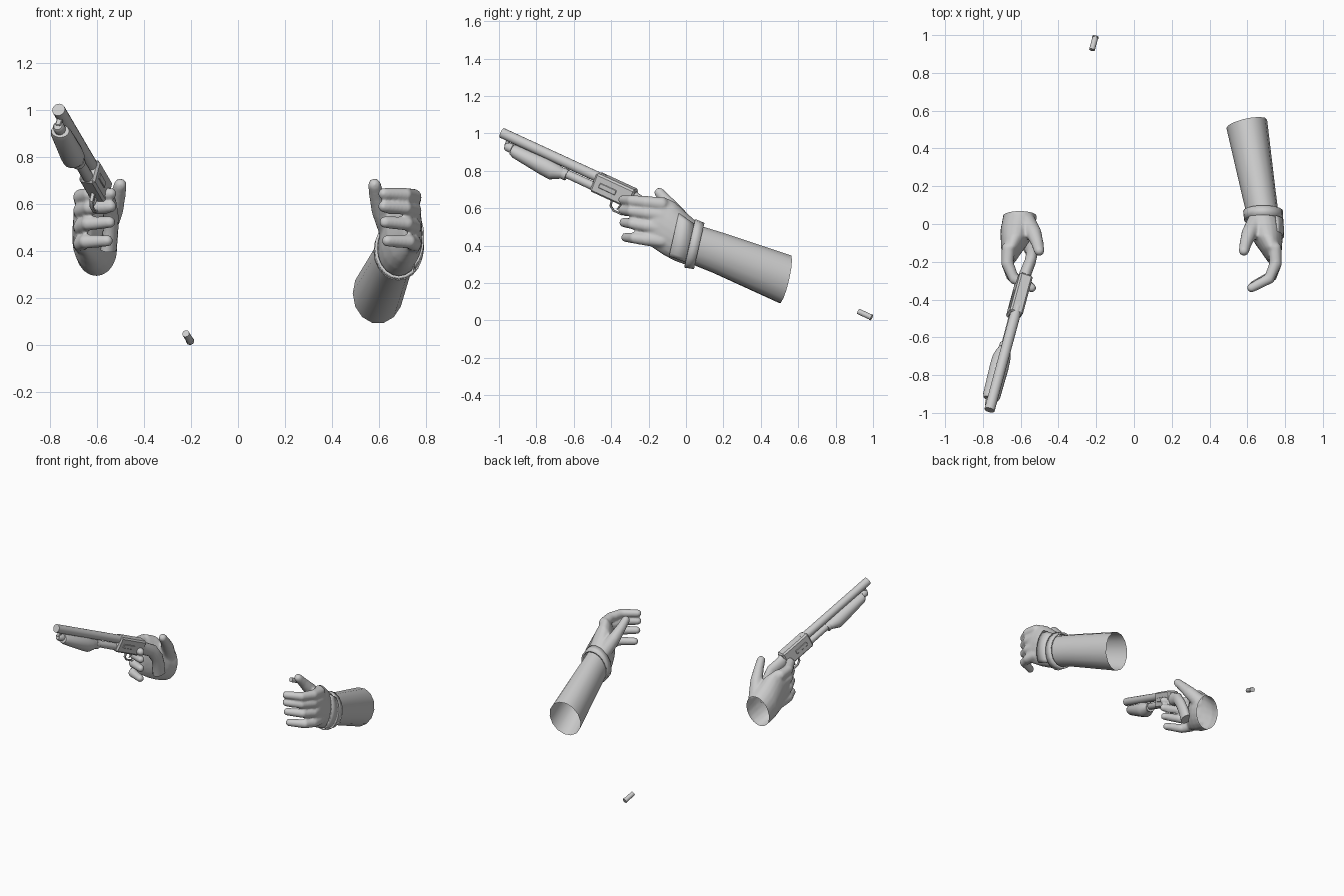
import bpy, bmesh, math
from mathutils import Vector, Matrix

cube = bpy.data.objects.get("Cube")
if cube:
    bpy.data.objects.remove(cube, do_unlink=True)

grey = bpy.data.materials.new("plain_grey")
grey.use_nodes = True
grey.diffuse_color = (0.6, 0.6, 0.6, 1)
grey.node_tree.nodes["Principled BSDF"].inputs["Base Color"].default_value = (0.6, 0.6, 0.6, 1)


def ellipse(c, u, v, hu, hv, n=16, start=0.0, sweep=math.tau):
    closed = sweep >= math.tau
    step = sweep / (n if closed else n - 1)
    c, u, v = Vector(c), Vector(u), Vector(v)
    return [c + u * hu * math.cos(start + i * step) + v * hv * math.sin(start + i * step)
            for i in range(n)]


def loft(bm, rings, caps=True, closed=True):
    rows = [[bm.verts.new(p) for p in r] for r in rings]
    n = len(rows[0])
    for a, b in zip(rows, rows[1:]):
        for i in range(n if closed else n - 1):
            j = (i + 1) % n
            bm.faces.new((a[i], a[j], b[j], b[i]))
    if caps:
        bm.faces.new(rows[0])
        bm.faces.new(rows[-1])


def add_object(name, mesh, angle=40):
    obj = bpy.data.objects.new(name, mesh)
    bpy.context.scene.collection.objects.link(obj)
    if not mesh.materials:
        mesh.materials.append(grey)
    bpy.ops.object.select_all(action='DESELECT')
    obj.select_set(True)
    bpy.context.view_layer.objects.active = obj
    bpy.ops.object.shade_smooth_by_angle(angle=math.radians(angle))
    return obj


def finish(name, bm, angle=40):
    bmesh.ops.recalc_face_normals(bm, faces=bm.faces)
    mesh = bpy.data.meshes.new(name)
    bm.to_mesh(mesh)
    bm.free()
    return add_object(name, mesh, angle)


def lofted(name, rings, caps=True, closed=True):
    bm = bmesh.new()
    loft(bm, rings, caps, closed)
    return finish(name, bm)


def path_tube(bm, pts, radii, side, n=12, flat=1.0):
    """Tube along points; side is a reference across the path."""
    pts = [Vector(p) for p in pts]
    rings = []
    for i, p in enumerate(pts):
        t = (pts[min(i + 1, len(pts) - 1)] - pts[max(i - 1, 0)]).normalized()
        u = (Vector(side) - t * t.dot(Vector(side))).normalized()
        rings.append(ellipse(p, u, t.cross(u), radii[i] * flat, radii[i], n))
    loft(bm, rings)


def thicken(obj, amount):
    mod = obj.modifiers.new("thickness", 'SOLIDIFY')
    mod.thickness = amount
    mod.offset = 0


# Hand: palm, four curled fingers and a thumb fused into one surface
X = Vector((1, 0, 0))
V = Vector((0, 0.22, 0.975))
bm = bmesh.new()
palm = [((0.683, 0.09, 0.395), 0.085, 0.110), ((0.685, 0.03, 0.412), 0.090, 0.120),
        ((0.698, -0.03, 0.448), 0.089, 0.134), ((0.710, -0.09, 0.492), 0.076, 0.145),
        ((0.730, -0.15, 0.525), 0.052, 0.140), ((0.740, -0.19, 0.532), 0.034, 0.122)]
loft(bm, [ellipse(c, X, V, hu, hv, 20) for c, hu, hv in palm])


def digit(pts, radii):
    path_tube(bm, pts, radii, (0, 0, 1) if abs(pts[0][2] - pts[-1][2]) < 0.1 else (1, 0, 0))
    for p, r in zip(pts, radii):
        bmesh.ops.create_uvsphere(bm, u_segments=12, v_segments=8, radius=r,
                                  matrix=Matrix.Translation(p))


for base_z, tip_z, reach in [(0.622, 0.645, 0.0), (0.562, 0.590, 0.0),
                             (0.492, 0.523, 0.005), (0.425, 0.444, 0.015)]:
    lift = tip_z - base_z
    digit([(0.745, -0.13, base_z), (0.750, -0.21, base_z + lift * 0.4),
           (0.715 + reach, -0.29 + reach, base_z + lift * 0.8),
           (0.622 + reach, -0.338 + reach, tip_z)], [0.037, 0.034, 0.030, 0.025])
digit([(0.650, 0.01, 0.49), (0.610, -0.05, 0.575), (0.592, -0.10, 0.635),
       (0.582, -0.142, 0.682)], [0.052, 0.042, 0.033, 0.028])
source = finish("hand_blank", bm)
remesh = source.modifiers.new("fuse", 'REMESH')
remesh.mode = 'VOXEL'
remesh.voxel_size = 0.008
soften = source.modifiers.new("soften", 'SMOOTH')
soften.factor = 0.5
soften.iterations = 5
graph = bpy.context.evaluated_depsgraph_get()
hand = bpy.data.meshes.new_from_object(source.evaluated_get(graph))
bpy.data.objects.remove(source, do_unlink=True)

# Open the wrist
bm = bmesh.new()
bm.from_mesh(hand)
bmesh.ops.bisect_plane(bm, geom=bm.verts[:] + bm.edges[:] + bm.faces[:],
                       plane_co=(0.683, 0.043, 0.41), plane_no=(0, 0.975, -0.22),
                       clear_outer=True)
bm.to_mesh(hand)
bm.free()
hand.name = "left_hand"
other = hand.copy()
other.transform(Matrix.Translation((0.08, 0, 0)) @ Matrix.Scale(-1, 4, X))
other.flip_normals()
add_object("left_hand", hand, 60)
add_object("right_hand", other, 60)

# Left sleeve, cuff and strap
U = Vector((0.98, 0.2, 0)).normalized()
lofted("left_forearm", [
    ellipse((0.684, 0.04, 0.408), U, V, 0.083, 0.106, 14),
    ellipse((0.660, 0.17, 0.362), U, V, 0.090, 0.112, 14),
    ellipse((0.597, 0.53, 0.220), U, V, 0.110, 0.133, 14)], caps=False)
cuff = lofted("left_cuff", [
    ellipse((0.686, 0.020, 0.412), X, V, 0.097, 0.127, 20),
    ellipse((0.683, 0.070, 0.398), X, V, 0.099, 0.121, 20)], caps=False)
thicken(cuff, 0.012)
strap = lofted("left_strap", [
    ellipse((0.702, -0.065, 0.458), X, V, 0.088, 0.148, 10, -0.9, 1.8),
    ellipse((0.690, 0.020, 0.415), X, V, 0.098, 0.132, 10, -0.9, 1.8)],
    caps=False, closed=False)
thicken(strap, 0.009)

# Gun frame: along the barrel, downward, and sideways
MUZZLE = Vector((-0.765, -0.985, 1.003))
D = Vector((0.27, 1, -0.46)).normalized()
N = Vector((-0.14, 0, -1))
N = (N - D * N.dot(D)).normalized()
S = N.cross(D)


def at(t, h, s=0.0):
    return MUZZLE + D * t + N * h + S * s


def gun_part(name, sections, n=16):
    """Round part from (distance, drop, half width, half height)."""
    return lofted(name, [ellipse(at(t, h), S, N, a, b, n) for t, h, a, b in sections])


def gun_box(name, t0, t1, h0, h1, s0, s1, bevel):
    bm = bmesh.new()
    loft(bm, [[at(t, h0, s0), at(t, h0, s1), at(t, h1, s1), at(t, h1, s0)] for t in (t0, t1)])
    bmesh.ops.bevel(bm, geom=bm.edges[:], offset=bevel, segments=1, affect='EDGES')
    return finish(name, bm, 25)


gun_part("barrel", [(0, 0, 0.028, 0.028), (0.62, 0, 0.028, 0.028)])
gun_part("magazine_tube", [(0.05, 0.056, 0.014, 0.014), (0.06, 0.056, 0.021, 0.021),
                           (0.62, 0.056, 0.024, 0.024)])
gun_part("magazine_cap", [(0.045, 0.056, 0.018, 0.018), (0.055, 0.056, 0.025, 0.025),
                          (0.085, 0.056, 0.025, 0.025)])
gun_box("barrel_bracket", 0.04, 0.06, 0.0, 0.055, -0.012, 0.012, 0.003)
gun_part("pump_grip", [(0.09, 0.060, 0.040, 0.030), (0.11, 0.062, 0.047, 0.036),
                       (0.29, 0.070, 0.051, 0.050), (0.34, 0.074, 0.049, 0.049),
                       (0.375, 0.068, 0.040, 0.036), (0.40, 0.064, 0.029, 0.027)])
gun_part("pump_collar", [(0.395, 0.062, 0.031, 0.031), (0.420, 0.062, 0.031, 0.031)])
gun_box("receiver", 0.575, 0.81, -0.026, 0.082, -0.036, 0.036, 0.010)
for sign, side in ((-1, "right"), (1, "left")):
    gun_box(side + "_port_plate", 0.615, 0.715, 0.015, 0.043, sign * 0.0335, sign * 0.0395, 0.0025)

# Trigger, guard and pistol grip
bm = bmesh.new()
guard = [(0.70, 0.075), (0.705, 0.115), (0.73, 0.132), (0.78, 0.132), (0.805, 0.11), (0.81, 0.07)]
path_tube(bm, [at(t, h) for t, h in guard], [0.006] * len(guard), S, 8, 1.6)
path_tube(bm, [at(0.75, 0.07), at(0.755, 0.095), at(0.745, 0.118)], [0.006, 0.006, 0.004], S, 8)
finish("trigger_guard", bm)
bm = bmesh.new()
path_tube(bm, [at(0.79, 0.028), at(0.83, 0.035), (-0.550, -0.20, 0.600), (-0.540, -0.155, 0.535),
               (-0.545, -0.130, 0.470), (-0.552, -0.115, 0.405)],
          [0.046, 0.044, 0.042, 0.042, 0.044, 0.046], S, 14, 0.72)
finish("pistol_grip", bm)

# Ejected shell with a rim
SHELL = Vector((-0.213, 0.957, 0.032))
lofted("spent_shell", [ellipse(SHELL + D * t, S, N, r, r, 12) for t, r in
                       [(-0.040, 0.0155), (0.033, 0.0155), (0.033, 0.0175), (0.040, 0.0175)]])
